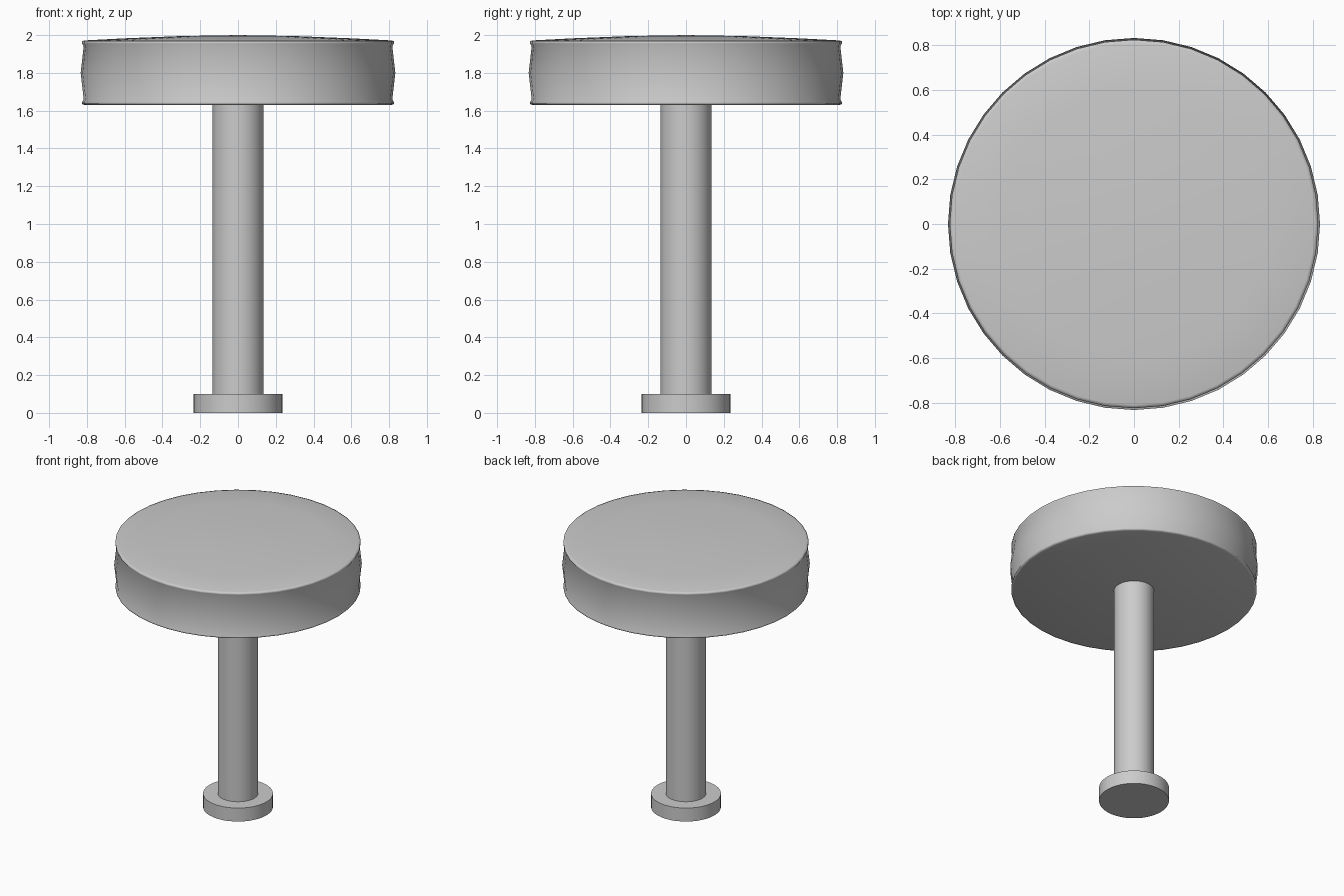
import bpy, bmesh, math

if "Cube" in bpy.data.objects:
    bpy.data.objects.remove(bpy.data.objects["Cube"])


def lathe(name, profile, sides, angle):
    """Spin an (r, z) profile, starting and ending on the axis, about z."""
    bm = bmesh.new()
    rings = []
    for r, z in profile:
        if r == 0:
            rings.append([bm.verts.new((0, 0, z))] * sides)
        else:
            rings.append([bm.verts.new((r * math.cos(math.tau * i / sides),
                                        r * math.sin(math.tau * i / sides), z))
                          for i in range(sides)])
    for a, b in zip(rings, rings[1:]):
        for i in range(sides):
            j = (i + 1) % sides
            corners = list(dict.fromkeys([a[i], a[j], b[j], b[i]]))
            bm.faces.new(corners)
    bmesh.ops.recalc_face_normals(bm, faces=bm.faces)
    mesh = bpy.data.meshes.new(name)
    bm.to_mesh(mesh)
    bm.free()
    obj = bpy.data.objects.new(name, mesh)
    bpy.context.collection.objects.link(obj)
    bpy.ops.object.select_all(action='DESELECT')
    obj.select_set(True)
    bpy.context.view_layer.objects.active = obj
    bpy.ops.object.shade_smooth_by_angle(angle=math.radians(angle))
    return obj


# Floor flange
lathe("base_flange", [(0, 0), (0.235, 0), (0.235, 0.10), (0, 0.10)], 40, 35)

# Pedestal column
lathe("column", [(0, 0.10), (0.135, 0.10), (0.135, 1.64), (0, 1.64)], 40, 35)

# Padded seat: bulging side, narrow piping at both rims, slightly domed top
lathe("seat_cushion", [
    (0, 1.63), (0.81, 1.63), (0.825, 1.635), (0.825, 1.645), (0.817, 1.66),
    (0.833, 1.80),
    (0.817, 1.94), (0.825, 1.955), (0.825, 1.968), (0.81, 1.972),
    (0.60, 1.983), (0.30, 1.995), (0, 2.0)], 40, 100)
